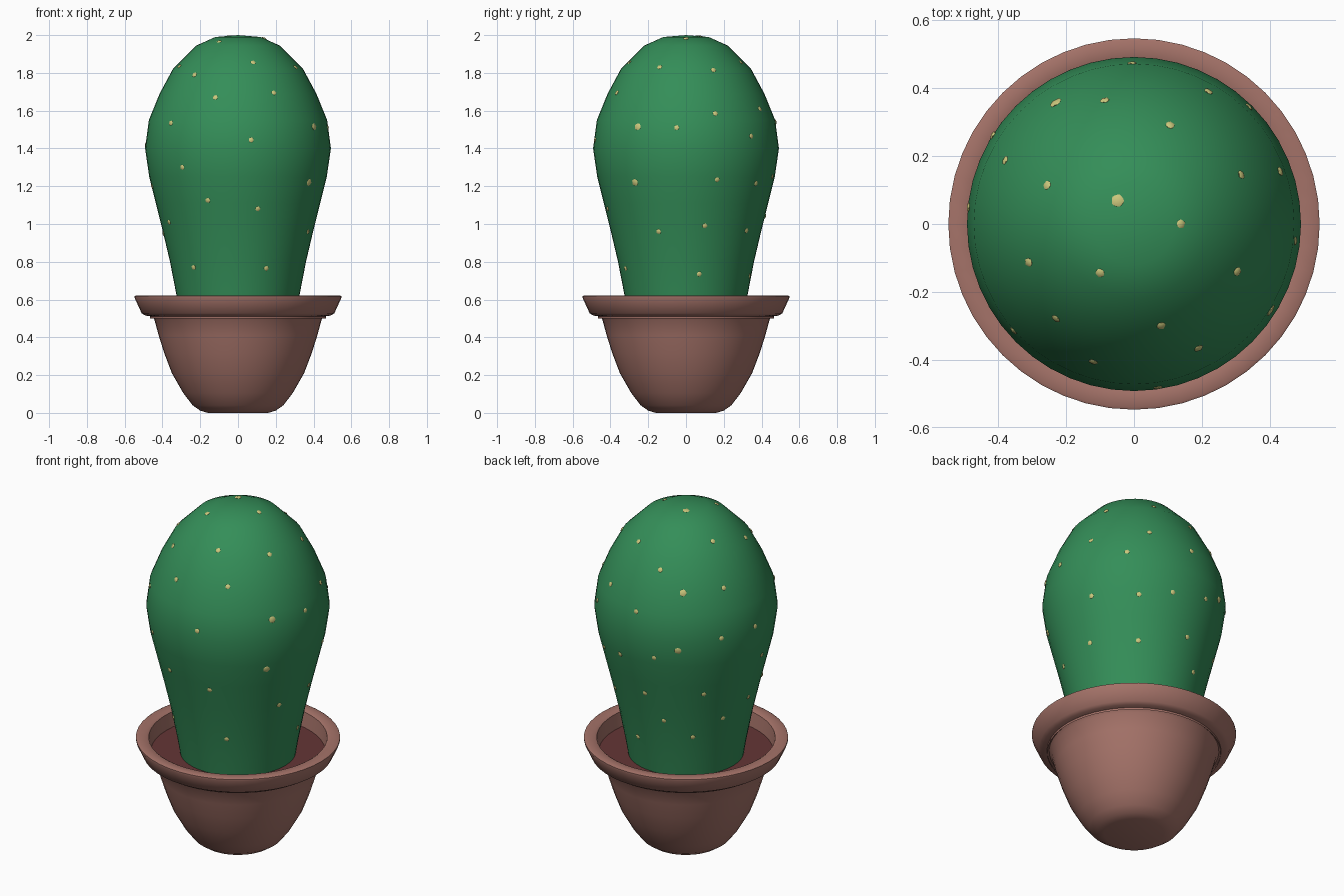
import bpy, bmesh, math
from mathutils import Vector, Matrix

if "Cube" in bpy.data.objects:
    bpy.data.objects.remove(bpy.data.objects["Cube"])

def material(name, rgb):
    m = bpy.data.materials.new(name)
    m.diffuse_color = (*rgb, 1)
    m.use_nodes = True
    m.node_tree.nodes["Principled BSDF"].inputs["Base Color"].default_value = m.diffuse_color
    return m

green = material("cactus green", (0.034, 0.27, 0.098))
clay = material("clay", (0.376, 0.171, 0.141))
earth = material("earth", (0.127, 0.036, 0.036))
straw = material("straw yellow", (0.61, 0.578, 0.205))

def finish(bm, name, mat, angle=40):
    bmesh.ops.recalc_face_normals(bm, faces=bm.faces)
    me = bpy.data.meshes.new(name)
    bm.to_mesh(me)
    bm.free()
    me.materials.append(mat)
    ob = bpy.data.objects.new(name, me)
    bpy.context.collection.objects.link(ob)
    bpy.ops.object.select_all(action='DESELECT')
    bpy.context.view_layer.objects.active = ob
    ob.select_set(True)
    bpy.ops.object.shade_smooth_by_angle(angle=math.radians(angle))
    return ob

def lathe(name, profile, mat, sides=48):
    bm = bmesh.new()
    vs = [bm.verts.new((r, 0, z)) for r, z in profile]
    es = [bm.edges.new(p) for p in zip(vs, vs[1:])]
    bmesh.ops.spin(bm, geom=vs + es, cent=(0, 0, 0), axis=(0, 0, 1),
                   angle=2 * math.pi, steps=sides, use_duplicate=False)
    bmesh.ops.remove_doubles(bm, verts=bm.verts, dist=1e-4)
    return finish(bm, name, mat)

# Pot with flared rim, open at the top
lathe("pot", [(0, 0), (0.16, 0), (0.20, 0.012), (0.24, 0.04), (0.29, 0.105),
              (0.35, 0.21), (0.39, 0.315), (0.42, 0.41), (0.443, 0.495),
              (0.455, 0.51), (0.49, 0.515), (0.51, 0.527), (0.547, 0.608),
              (0.547, 0.618), (0.54, 0.622), (0.49, 0.622), (0.478, 0.615),
              (0.465, 0.50)], clay)

# Soil
lathe("soil", [(0, 0.53), (0.472, 0.53)], earth)

# Cactus body
body = [(0.305, 0.50), (0.325, 0.62), (0.36, 0.80), (0.40, 0.97), (0.435, 1.11),
        (0.47, 1.25), (0.492, 1.40), (0.472, 1.55), (0.415, 1.69), (0.345, 1.82),
        (0.22, 1.945), (0.12, 1.99), (0, 2.0)]
lathe("cactus_body", body, green)

def surface(z):
    """Radius and profile slope of the body at height z."""
    for (r0, z0), (r1, z1) in zip(body, body[1:]):
        if z <= z1:
            return r0 + (r1 - r0) * (z - z0) / (z1 - z0), (z1 - z0, r0 - r1)

# Spine spots, each placed by (sideways offset, height) as seen from an angle
spots = {
    0: [(-0.23, 1.79), (0.08, 1.855), (-0.12, 1.67), (0.19, 1.695), (-0.355, 1.535),
        (0.07, 1.445), (-0.295, 1.30), (-0.16, 1.125), (0.105, 1.08), (-0.365, 1.01),
        (-0.235, 0.77), (0.15, 0.765), (-0.10, 1.965), (-0.31, 1.835)],
    90: [(-0.14, 1.83), (0.145, 1.815), (-0.255, 1.515), (-0.05, 1.51), (0.155, 1.585),
         (0.39, 1.61), (0.345, 1.465), (-0.27, 1.22), (0.165, 1.235), (0.37, 1.215),
         (-0.145, 0.96), (0.10, 0.99), (0.32, 0.965), (0.07, 0.735), (0, 1.982)],
    215: [(0, 1.993), (-0.254, 1.855), (0.144, 1.885), (-0.138, 1.766), (-0.016, 1.665),
          (0.203, 1.67), (-0.267, 1.54), (0.19, 1.41), (-0.043, 1.35), (-0.171, 1.29),
          (-0.353, 1.25), (-0.22, 1.04), (0.096, 1.06), (-0.118, 0.88), (0.198, 0.877),
          (-0.257, 0.725), (0.037, 0.78)],
    270: [(-0.05, 1.42), (0.06, 1.20), (0.02, 0.95)],
}
large = {(-0.255, 1.515), (-0.27, 1.22), (-0.016, 1.665), (-0.043, 1.35), (0, 1.993)}

bm = bmesh.new()
for view, places in spots.items():
    a = math.radians(view)
    right = Vector((math.cos(a), math.sin(a), 0))
    toward = Vector((math.sin(a), -math.cos(a), 0))
    for u, z in places:
        r, (nr, nz) = surface(z)
        p = right * u + toward * math.sqrt(max(r * r - u * u, 0))
        normal = p.normalized() * nr + Vector((0, 0, nz))
        size = 0.021 if (u, z) in large else 0.015
        turn = normal.to_track_quat('Z', 'Y').to_matrix().to_4x4()
        mat = Matrix.Translation((p.x, p.y, z)) @ turn @ Matrix.Diagonal((size, size, 0.006, 1))
        bmesh.ops.create_icosphere(bm, subdivisions=1, radius=1, matrix=mat)
finish(bm, "spine_spots", straw, 60)
